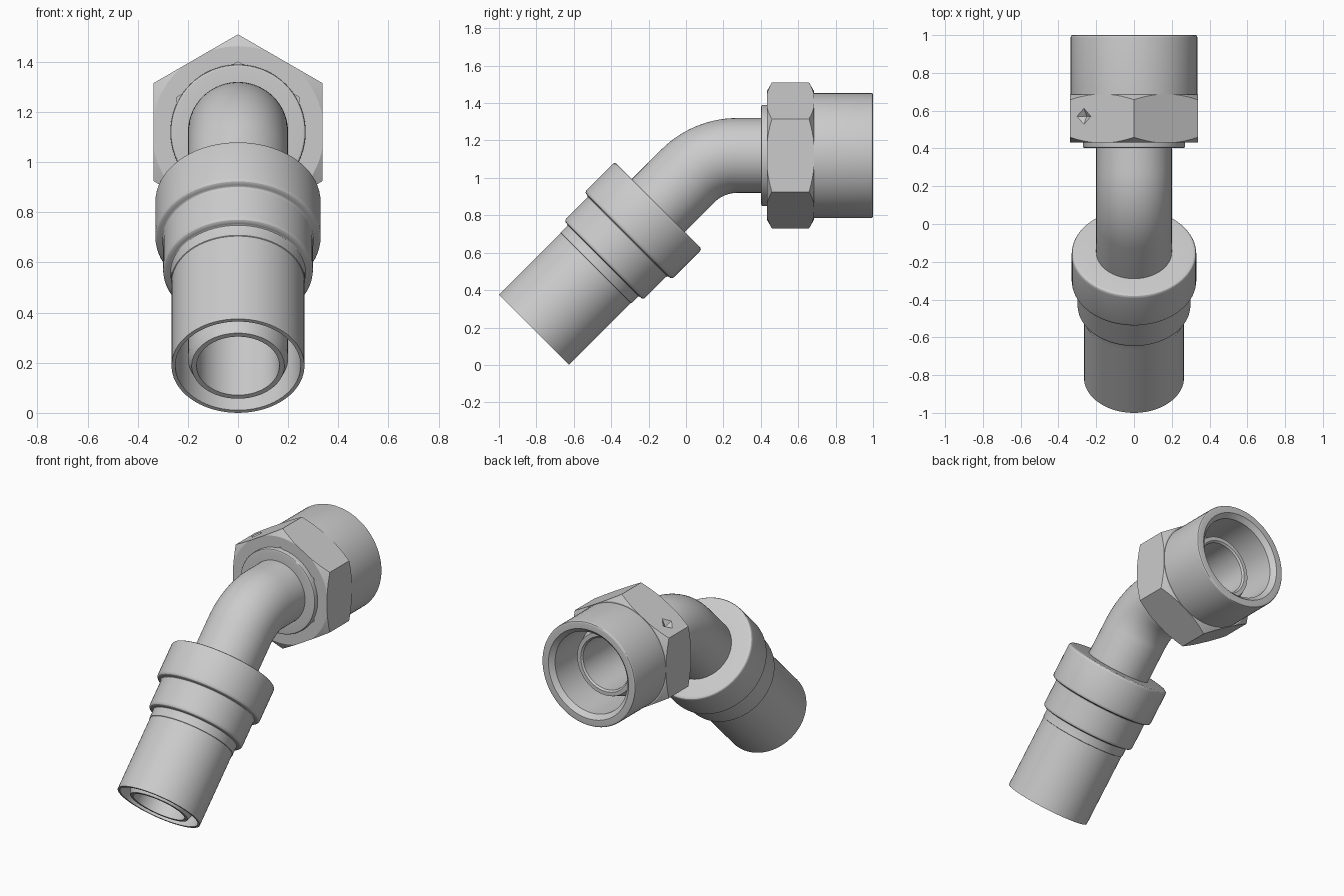
import bpy, bmesh
from math import sin, cos, pi, radians
from mathutils import Vector

if "Cube" in bpy.data.objects:
    bpy.data.objects.remove(bpy.data.objects["Cube"])

SEG = 72
AXIS_Z = 1.12           # height of the nut axis
END = (-0.8125, 0.1875)  # centre of the open hose end (y, z)
A45 = radians(45)


def rounded(profile, steps=4):
    """Round the corners of a closed (s, r[, fillet]) profile."""
    out = []
    n = len(profile)
    for i, p in enumerate(profile):
        c = Vector(p[:2])
        if len(p) < 3:
            out.append(c)
            continue
        a = c + (Vector(profile[i - 1][:2]) - c).normalized() * p[2]
        b = c + (Vector(profile[(i + 1) % n][:2]) - c).normalized() * p[2]
        for k in range(steps + 1):
            t = k / steps
            out.append(a * (1 - t) ** 2 + c * 2 * t * (1 - t) + b * t * t)
    return out


def skin(name, rings, sides=SEG):
    """Closed loop of circles (y, z, tilt, radius) joined by quads."""
    bm = bmesh.new()
    loops = [[bm.verts.new((r * cos(t), y - r * sin(t) * sin(a), z + r * sin(t) * cos(a)))
              for t in (2 * pi * k / sides + pi / 2 for k in range(sides))]
             for y, z, a, r in rings]
    for i, lo in enumerate(loops):
        prev = loops[i - 1]
        for k in range(sides):
            j = (k + 1) % sides
            bm.faces.new((prev[k], prev[j], lo[j], lo[k]))
    bmesh.ops.recalc_face_normals(bm, faces=bm.faces)
    mesh = bpy.data.meshes.new(name)
    bm.to_mesh(mesh)
    bm.free()
    ob = bpy.data.objects.new(name, mesh)
    bpy.context.collection.objects.link(ob)
    return ob


def hose(s, r):
    return (END[0] + s * cos(A45), END[1] + s * sin(A45), A45, r)


def nut(s, r):
    return (s, AXIS_Z, 0, r)


def smooth(ob):
    bpy.ops.object.select_all(action='DESELECT')
    ob.select_set(True)
    bpy.context.view_layer.objects.active = ob
    bpy.ops.object.shade_smooth_by_angle(angle=radians(28))


def boolean(ob, cutter, op):
    m = ob.modifiers.new(op, 'BOOLEAN')
    m.operation, m.object, m.solver = op, cutter, 'EXACT'
    bpy.context.view_layer.objects.active = ob
    bpy.ops.object.modifier_apply(modifier=m.name)
    bpy.data.objects.remove(cutter)


# Bent tube: outside from hose end to sealing cone, then back along the bore
R, Y0 = 0.375, 0.275
angles = [A45 * (1 - k / 14) for k in range(15)]


def bend(r):
    return [(Y0 - R * sin(a), AXIS_Z - R * (1 - cos(a)), a, r) for a in angles]


tube = skin("bent_tube",
            [hose(0, 0.165), hose(0, 0.185), hose(0.04, 0.2)] + bend(0.2)
            + [nut(0.6, 0.2), nut(0.6, 0.258), nut(0.67, 0.258), nut(0.83, 0.2), nut(0.83, 0.175)]
            + [nut(0.82, 0.165)] + bend(0.165)[::-1])
smooth(tube)

# Crimped hose sleeve with two stepped collars
sleeve = [(0, 0.25), (0, 0.265), (0.467, 0.265), (0.469, 0.268), (0.525, 0.268, 0.008),
          (0.525, 0.299, 0.02), (0.71, 0.299, 0.012), (0.71, 0.33, 0.02),
          (0.94, 0.33, 0.018), (0.94, 0.19), (0.55, 0.19), (0.55, 0.25)]
smooth(skin("hose_sleeve", [hose(*p) for p in rounded(sleeve)]))

# Thin collar between tube and nut
collar = [(0.402, 0.19), (0.402, 0.27, 0.01), (0.45, 0.27), (0.45, 0.19)]
smooth(skin("nut_collar", [nut(*p) for p in rounded(collar)]))

# Round barrel of the nut, chamfered at the mouth
barrel = [(0.44, 0.26), (0.44, 0.32), (0.66, 0.335), (1.0, 0.335, 0.012),
          (1.0, 0.288), (0.972, 0.26)]
smooth(skin("nut_barrel", [nut(*p) for p in rounded(barrel)]))

# Hexagon of the nut, corners trimmed by a turned blank
hexagon = skin("nut_hexagon", [nut(0.432, 0.28), nut(0.432, 0.39), nut(0.685, 0.39), nut(0.685, 0.28)], 6)
blank = [(0.42, 0.265), (0.42, 0.322), (0.462, 0.395), (0.655, 0.395), (0.697, 0.322), (0.697, 0.265)]
boolean(hexagon, skin("blank", [nut(*p) for p in blank]), 'INTERSECT')

# Small diamond punch mark on one flat
bpy.ops.mesh.primitive_cone_add(vertices=4, radius1=0, radius2=0.085, depth=0.06,
                                location=(-0.265, 0.57, AXIS_Z + 0.237),
                                rotation=(0, radians(-30), 0))
boolean(hexagon, bpy.context.object, 'DIFFERENCE')
smooth(hexagon)
